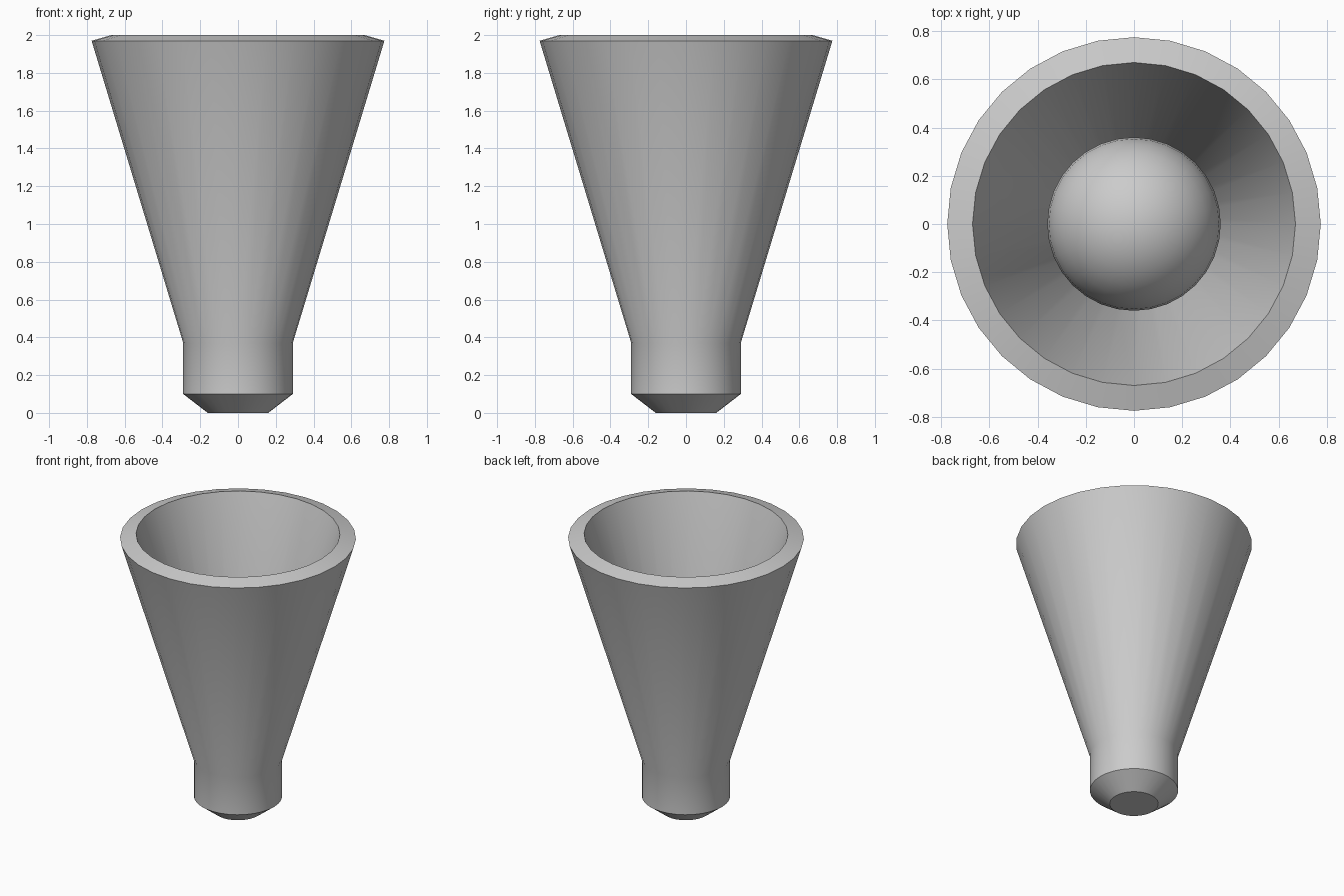
import bpy, bmesh, math

if "Cube" in bpy.data.objects:
    bpy.data.objects.remove(bpy.data.objects["Cube"])

SIDES = 32


def lathe(name, profile):
    """Spin an (r, z) profile around z; both ends lie on the axis."""
    bm = bmesh.new()
    verts = [bm.verts.new((r, 0, z)) for r, z in profile]
    edges = [bm.edges.new(pair) for pair in zip(verts, verts[1:])]
    bmesh.ops.spin(bm, geom=verts + edges, cent=(0, 0, 0), axis=(0, 0, 1),
                   angle=2 * math.pi, steps=SIDES)
    bmesh.ops.remove_doubles(bm, verts=bm.verts, dist=1e-4)
    bmesh.ops.recalc_face_normals(bm, faces=bm.faces)
    mesh = bpy.data.meshes.new(name)
    bm.to_mesh(mesh)
    bm.free()
    obj = bpy.data.objects.new(name, mesh)
    bpy.context.collection.objects.link(obj)
    return obj


def smooth(obj):
    bpy.ops.object.select_all(action='DESELECT')
    obj.select_set(True)
    bpy.context.view_layer.objects.active = obj
    bpy.ops.object.shade_smooth_by_angle(angle=math.radians(30))


# Hollow flared cup: closed foot, straight neck, even wall thickness, sloped rim
cup = lathe("flared_cup", [
    (0, 0), (0.16, 0), (0.29, 0.10), (0.29, 0.37), (0.775, 1.97),
    (0.67, 2.0), (0.185, 0.40), (0.185, 0.156), (0.124, 0.109), (0, 0.109)])
smooth(cup)

# Ball resting inside the cup
bpy.ops.mesh.primitive_uv_sphere_add(segments=SIDES, ring_count=16,
                                     radius=0.36, location=(0, 0, 1.01))
ball = bpy.context.object
ball.name = "ball"
smooth(ball)
